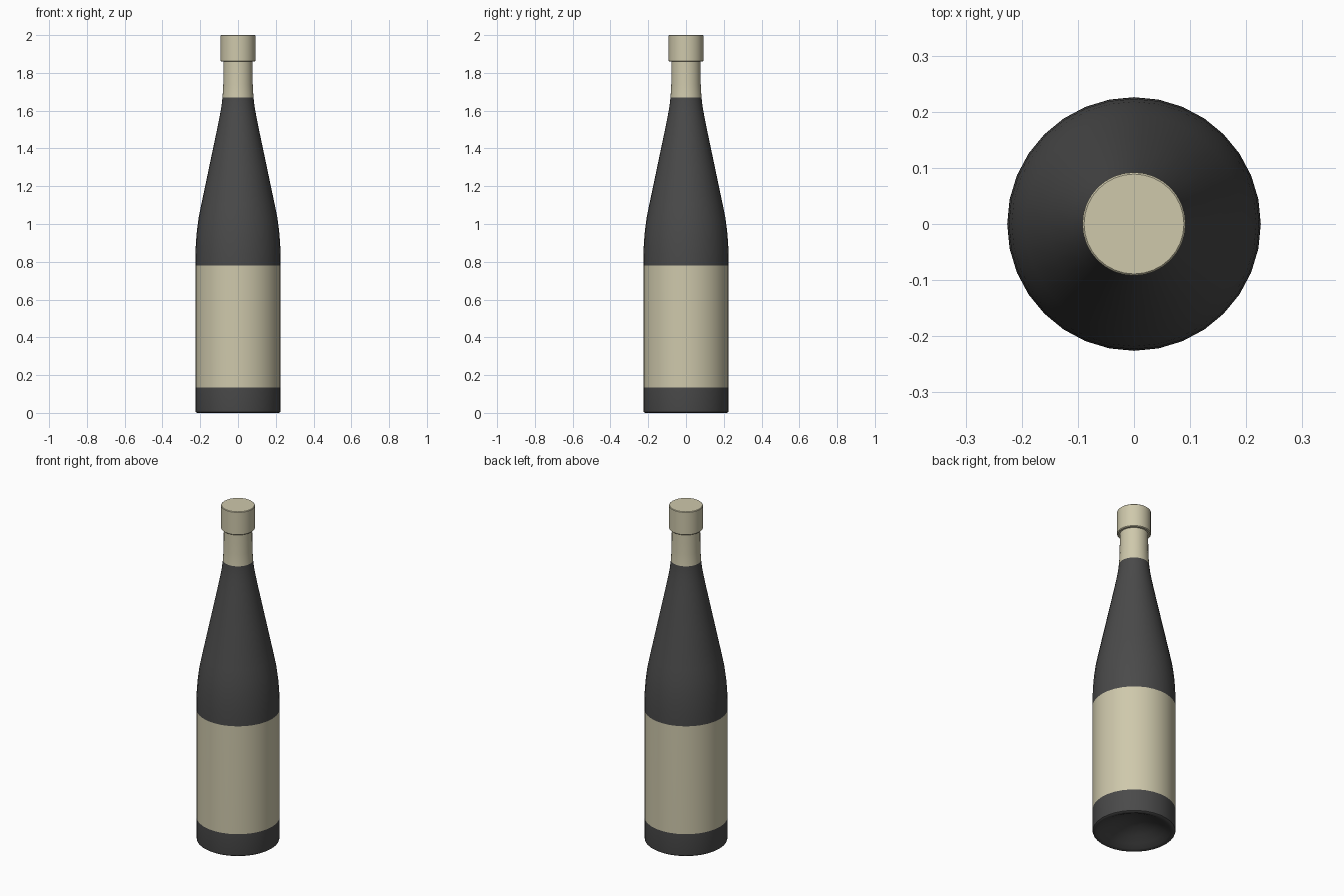
import bpy, bmesh, math

if "Cube" in bpy.data.objects:
    bpy.data.objects.remove(bpy.data.objects["Cube"])

def material(name, rgb):
    m = bpy.data.materials.new(name)
    m.diffuse_color = (*rgb, 1)
    m.use_nodes = True
    m.node_tree.nodes["Principled BSDF"].inputs["Base Color"].default_value = m.diffuse_color
    return m

GLASS = material("dark_glass", (0.068, 0.068, 0.068))
CREAM = material("cream_paper", (0.62, 0.58, 0.41))

def lathe(name, profile, sides, cream_ranges):
    """Spin a (radius, z) profile; faces inside cream_ranges get the cream colour."""
    bm = bmesh.new()
    rings = []
    for r, z in profile:
        if r == 0:
            rings.append([bm.verts.new((0, 0, z))] * sides)
        else:
            rings.append([bm.verts.new((r * math.cos(2 * math.pi * i / sides),
                                        r * math.sin(2 * math.pi * i / sides), z))
                          for i in range(sides)])
    for a, b in zip(rings, rings[1:]):
        for i in range(sides):
            j = (i + 1) % sides
            bm.faces.new(list(dict.fromkeys((a[i], a[j], b[j], b[i]))))
    for f in bm.faces:
        z = f.calc_center_median().z
        f.material_index = int(any(lo < z < hi for lo, hi in cream_ranges))
    bmesh.ops.recalc_face_normals(bm, faces=bm.faces)
    me = bpy.data.meshes.new(name)
    bm.to_mesh(me)
    bm.free()
    ob = bpy.data.objects.new(name, me)
    bpy.context.collection.objects.link(ob)
    me.materials.append(GLASS)
    me.materials.append(CREAM)
    bpy.ops.object.select_all(action='DESELECT')
    ob.select_set(True)
    bpy.context.view_layer.objects.active = ob
    bpy.ops.object.shade_smooth_by_angle(angle=math.radians(40))
    return ob

# Bottle: hollowed base, body with label band, tapering shoulder, foil neck
lathe("bottle", [
    (0, 0.075), (0.06, 0.068), (0.12, 0.045), (0.165, 0.02), (0.195, 0.004), (0.207, 0),
    (0.217, 0.0), (0.224, 0.005), (0.226, 0.015), (0.226, 0.135), (0.226, 0.78), (0.2255, 0.84),
    (0.223, 0.90), (0.218, 0.96), (0.209, 1.03), (0.195, 1.10), (0.153, 1.30), (0.111, 1.50),
    (0.097, 1.57), (0.088, 1.62), (0.082, 1.67), (0.078, 1.74), (0.077, 1.87), (0, 1.87),
], 32, [(0.135, 0.78), (1.67, 2.1)])

# Cap over the mouth
lathe("cap", [
    (0, 1.86), (0.088, 1.86), (0.092, 1.864), (0.092, 1.997), (0.089, 2.0), (0, 2.0),
], 32, [(1.8, 2.1)])
